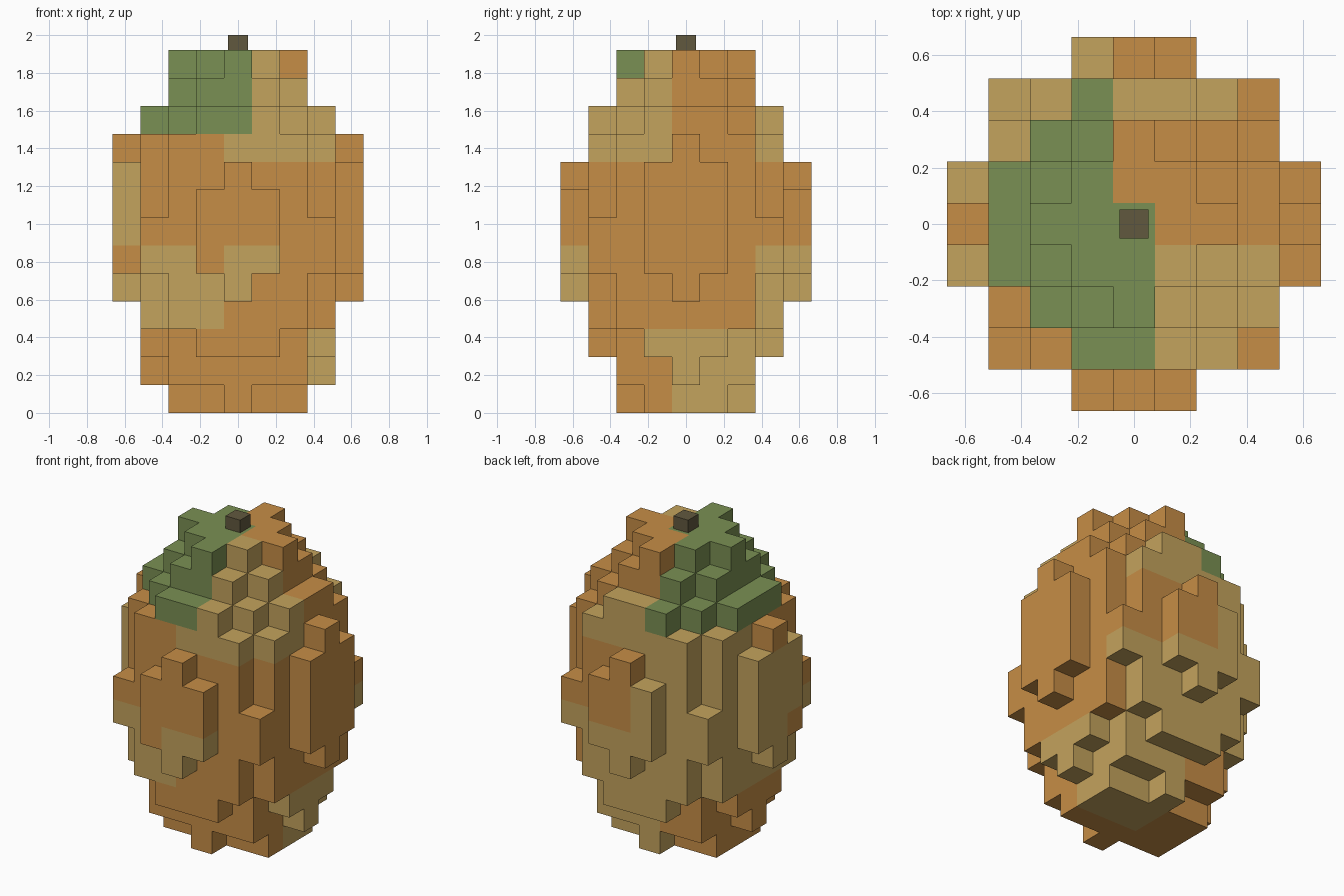
import bpy
import bmesh
from mathutils import Matrix

if "Cube" in bpy.data.objects:
    bpy.data.objects.remove(bpy.data.objects["Cube"])

S = 1.92 / 13  # block size


def srgb(r, g, b):
    return [((c / 255 + 0.055) / 1.055) ** 2.4 for c in (r, g, b)] + [1.0]


def material(name, rgb):
    m = bpy.data.materials.new(name)
    m.diffuse_color = srgb(*rgb)
    m.use_nodes = True
    m.node_tree.nodes["Principled BSDF"].inputs["Base Color"].default_value = m.diffuse_color
    return m


MATS = [material("orange", (198, 141, 70)), material("tan", (196, 163, 93)),
        material("leaf_green", (122, 144, 83)), material("stem_brown", (97, 88, 62))]
ORANGE, TAN, GREEN = 0, 1, 2

# Squared radius of each block layer, from the bottom up
LIMITS = [4.95, 8.9, 10.5, 13.5, 16.5, 18.5, 18.5, 17.5, 16.8, 15.8, 10.5, 5.5, 4.5]


def filled(x, y, z):
    return 0 <= z < len(LIMITS) and 0.98 * x * x + y * y <= LIMITS[z]


# Patchy colour by region of the body
def colour(x, y, z):
    if z >= 10 and (x < 0 or (x == 0 and y <= 0)):
        return GREEN
    if z >= 9:
        if x >= 0:
            return TAN if y < 0 or y == 3 else ORANGE
        return TAN if y >= 0 and x > -4 else ORANGE
    if z >= 6:
        return TAN if x < 0 and (y >= 0 or x == -4) else ORANGE
    if z >= 3:
        if (x, y) in ((-1, -4), (-4, -1)):
            return ORANGE
        return TAN if x < 0 or y >= 3 or y == -4 else ORANGE
    if z == 2:
        return TAN if y == 3 or (x >= 0 and y >= -1) else ORANGE
    return TAN if x >= 0 and y >= 0 else ORANGE


def finish(name, bm, mats):
    me = bpy.data.meshes.new(name)
    bm.to_mesh(me)
    bm.free()
    for m in mats:
        me.materials.append(m)
    ob = bpy.data.objects.new(name, me)
    bpy.context.collection.objects.link(ob)
    return ob


# Blocky body: only the outer faces of the stacked blocks
bm = bmesh.new()
verts = {}


def vert(p):
    if p not in verts:
        verts[p] = bm.verts.new([c * S for c in p])
    return verts[p]


R = range(-4, 5)
for z in range(len(LIMITS)):
    for cell in [(x, y, z) for x in R for y in R if filled(x, y, z)]:
        for axis in range(3):
            for side in (-1, 1):
                nb = list(cell)
                nb[axis] += side
                if filled(*nb):
                    continue
                u, v = (axis + 1) % 3, (axis + 2) % 3
                corners = []
                for du, dv in ((-1, -1), (1, -1), (1, 1), (-1, 1))[::side]:
                    p = [cell[0], cell[1], cell[2] + 0.5]
                    p[axis] += side / 2
                    p[u] += du / 2
                    p[v] += dv / 2
                    corners.append(vert(tuple(p)))
                bm.faces.new(corners).material_index = colour(*cell)
finish("body", bm, MATS[:3])

# Stem on top
bm = bmesh.new()
bmesh.ops.create_cube(bm, size=1, matrix=Matrix.Translation((0, 0, 1.96)) @ Matrix.Diagonal((0.104, 0.104, 0.08, 1)))
finish("stem", bm, [MATS[3]])
